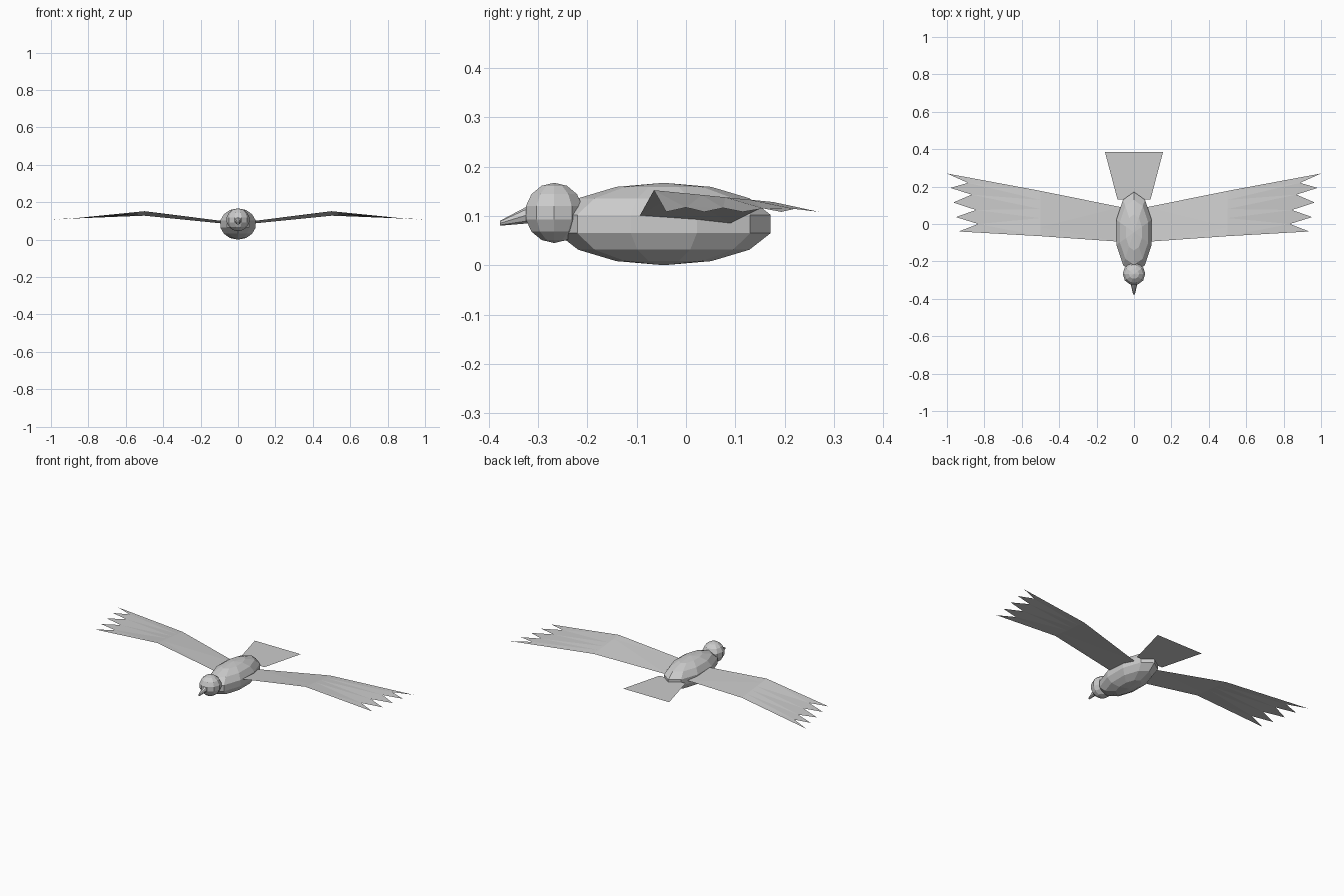
import bpy
import bmesh
from math import sin, cos, pi, radians
from mathutils import Vector

cube = bpy.data.objects.get("Cube")
if cube:
    bpy.data.objects.remove(cube, do_unlink=True)

# Single plain grey
grey = bpy.data.materials.new("plain_grey")
grey.use_nodes = True
grey.diffuse_color = (0.6, 0.6, 0.6, 1)
grey.node_tree.nodes["Principled BSDF"].inputs["Base Color"].default_value = (0.6, 0.6, 0.6, 1)


def add_object(name, bm):
    mesh = bpy.data.meshes.new(name)
    bm.to_mesh(mesh)
    bm.free()
    mesh.materials.append(grey)
    obj = bpy.data.objects.new(name, mesh)
    bpy.context.collection.objects.link(obj)
    return obj


def loft(name, rings):
    """Skin a list of equally sized point rings and close both ends."""
    bm = bmesh.new()
    loops = [[bm.verts.new(p) for p in ring] for ring in rings]
    for low, high in zip(loops, loops[1:]):
        for i in range(len(low)):
            j = (i + 1) % len(low)
            bm.faces.new((low[i], low[j], high[j], high[i]))
    bm.faces.new(loops[0])
    bm.faces.new(loops[-1])
    bmesh.ops.remove_doubles(bm, verts=bm.verts, dist=0.00001)
    bmesh.ops.recalc_face_normals(bm, faces=bm.faces)
    return add_object(name, bm)


def ellipsoid(name, centre, radii, start, segments=10, bands=7):
    """Low-poly ball with upright poles; the pole rings merge to a point."""
    rings = []
    for b in range(bands + 1):
        lat = -pi / 2 + pi * b / bands
        rad = max(cos(lat), 1e-7)
        rings.append([Vector(centre) + Vector((
            radii[0] * rad * cos(start + 2 * pi * k / segments),
            radii[1] * rad * sin(start + 2 * pi * k / segments),
            radii[2] * sin(lat))) for k in range(segments)])
    bm = bmesh.new()
    loops = [[bm.verts.new(p) for p in r] for r in rings[1:-1]]
    poles = [bm.verts.new(Vector(centre) + Vector((0, 0, s * radii[2]))) for s in (-1, 1)]
    for i in range(segments):
        j = (i + 1) % segments
        for low, high in zip(loops, loops[1:]):
            bm.faces.new((low[i], low[j], high[j], high[i]))
        bm.faces.new((poles[0], loops[0][j], loops[0][i]))
        bm.faces.new((poles[1], loops[-1][i], loops[-1][j]))
    bmesh.ops.recalc_face_normals(bm, faces=bm.faces)
    return add_object(name, bm)


def oval(y, z, rx, rz, sides=8):
    return [(rx * cos(2 * pi * k / sides), y, z + rz * sin(2 * pi * k / sides))
            for k in range(sides)]


# Body, head and beak
ellipsoid("body", (0, -0.045, 0.0835), (0.102, 0.222, 0.0835), radians(90))
ellipsoid("head", (0, -0.267, 0.106), (0.062, 0.062, 0.061), 0)
loft("beak", [oval(-0.305, 0.107, 0.021, 0.021), oval(-0.377, 0.085, 0.005, 0.005)])

# Flat tail fan
bm = bmesh.new()
bm.faces.new([bm.verts.new((x, y, 0.087)) for x, y in
              ((-0.088, 0.13), (0.088, 0.13), (0.155, 0.384), (-0.155, 0.384))])
add_object("tail", bm)

# Wings: an inner panel rising to the wrist, then five feathers dropping to their tips
root_front, root_rear = Vector((0.07, -0.095, 0.098)), Vector((0.07, 0.09, 0.085))
wrist_front, wrist_rear = Vector((0.5, -0.065, 0.152)), Vector((0.5, 0.177, 0.128))
tips = [(0.937, -0.04), (0.952, 0.037), (0.966, 0.115), (0.981, 0.193), (1.0, 0.27)]
notches = [(0.833, 0.0), (0.845, 0.075), (0.868, 0.157), (0.888, 0.22)]

bm = bmesh.new()
wrist = [bm.verts.new(wrist_front.lerp(wrist_rear, k / 5)) for k in range(6)]
tip = [bm.verts.new((x, y, 0.108)) for x, y in tips]
notch = [bm.verts.new((x, y, 0.117 - 0.001 * k)) for k, (x, y) in enumerate(notches)]
bm.faces.new([bm.verts.new(root_front)] + wrist + [bm.verts.new(root_rear)])
for k in range(5):
    before = [notch[k - 1]] if k > 0 else []
    after = [notch[k]] if k < 4 else []
    bm.faces.new([wrist[k]] + before + [tip[k]] + after + [wrist[k + 1]])
bmesh.ops.triangulate(bm, faces=[f for f in bm.faces if len(f.verts) > 3])
wings = add_object("wings", bm)
mirror = wings.modifiers.new("Mirror", 'MIRROR')
mirror.use_mirror_merge = False
